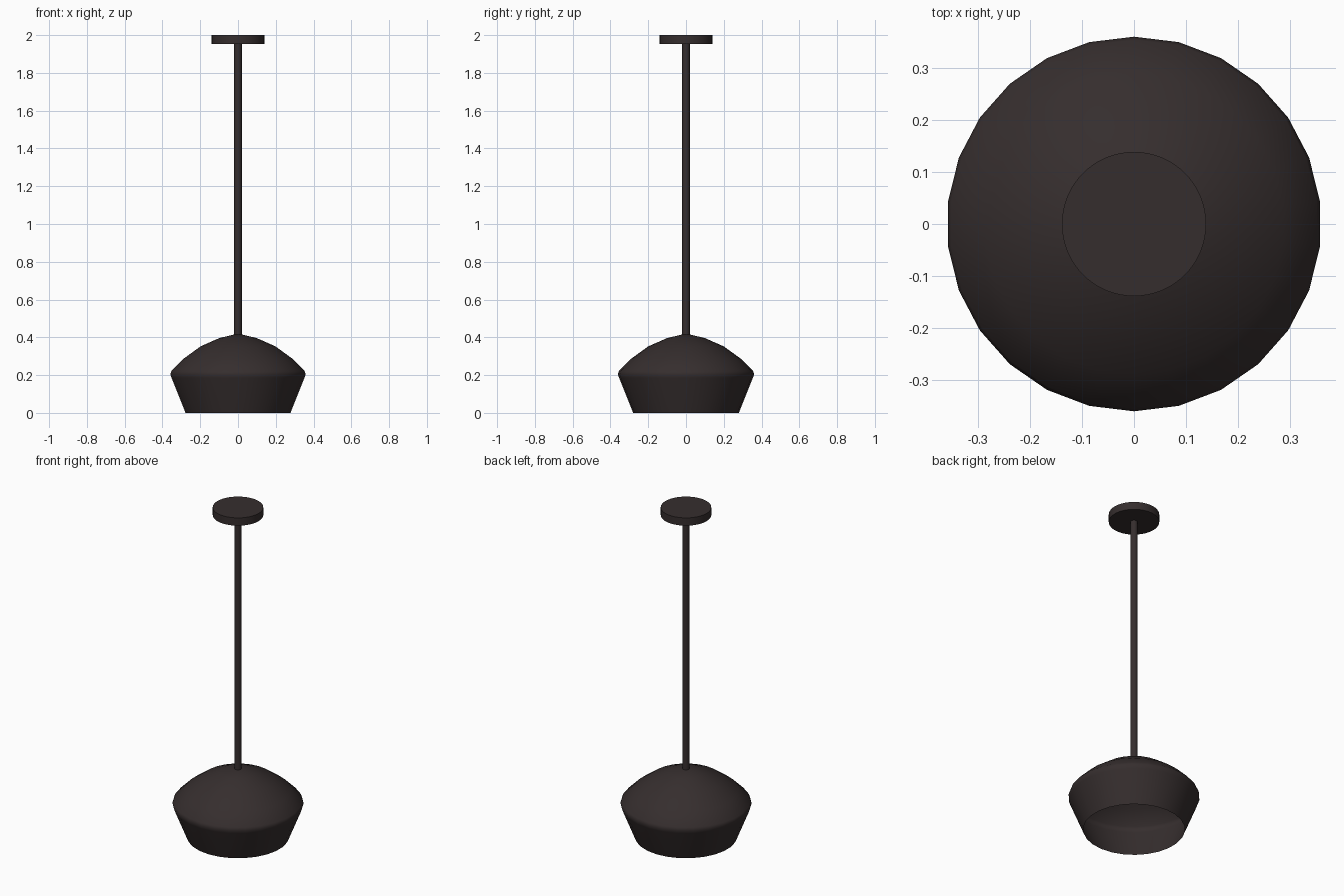
import bpy, math

if "Cube" in bpy.data.objects:
    bpy.data.objects.remove(bpy.data.objects["Cube"])

metal = bpy.data.materials.new("dark bronze")
metal.diffuse_color = (0.036, 0.027, 0.027, 1)
metal.use_nodes = True
metal.node_tree.nodes["Principled BSDF"].inputs["Base Color"].default_value = metal.diffuse_color


def lathe(name, profile, sides):
    """Revolve (radius, height) points around z, with a vertex on +y."""
    verts, faces, rings = [], [], []
    for r, z in profile:
        n = sides if r > 0 else 1
        rings.append(range(len(verts), len(verts) + n))
        for i in range(n):
            a = math.pi / 2 + 2 * math.pi * i / sides
            verts.append((r * math.cos(a), r * math.sin(a), z))
    for lo, hi in zip(rings, rings[1:]):
        for i in range(sides):
            j = (i + 1) % sides
            if len(hi) == 1:
                faces.append((lo[i], lo[j], hi[0]))
            elif len(lo) == 1:
                faces.append((lo[0], hi[j], hi[i]))
            else:
                faces.append((lo[i], lo[j], hi[j], hi[i]))
    mesh = bpy.data.meshes.new(name)
    mesh.from_pydata(verts, [], faces)
    mesh.materials.append(metal)
    obj = bpy.data.objects.new(name, mesh)
    bpy.context.collection.objects.link(obj)
    bpy.ops.object.select_all(action='DESELECT')
    obj.select_set(True)
    bpy.context.view_layer.objects.active = obj
    bpy.ops.object.shade_smooth_by_angle(angle=math.radians(50))
    return obj


# Thin shade, open underneath
lathe("lamp_shade", [(0.28, 0), (0.354, 0.185), (0.361, 0.205), (0.355, 0.222),
                     (0.29, 0.287), (0.20, 0.352), (0.10, 0.396), (0, 0.42)], 26)
# Hanging rod
lathe("hanging_rod", [(0, 0.41), (0.02, 0.41), (0.02, 1.96), (0, 1.96)], 24)
# Ceiling plate
lathe("ceiling_plate", [(0, 1.953), (0.139, 1.953), (0.139, 2.0), (0, 2.0)], 64)
